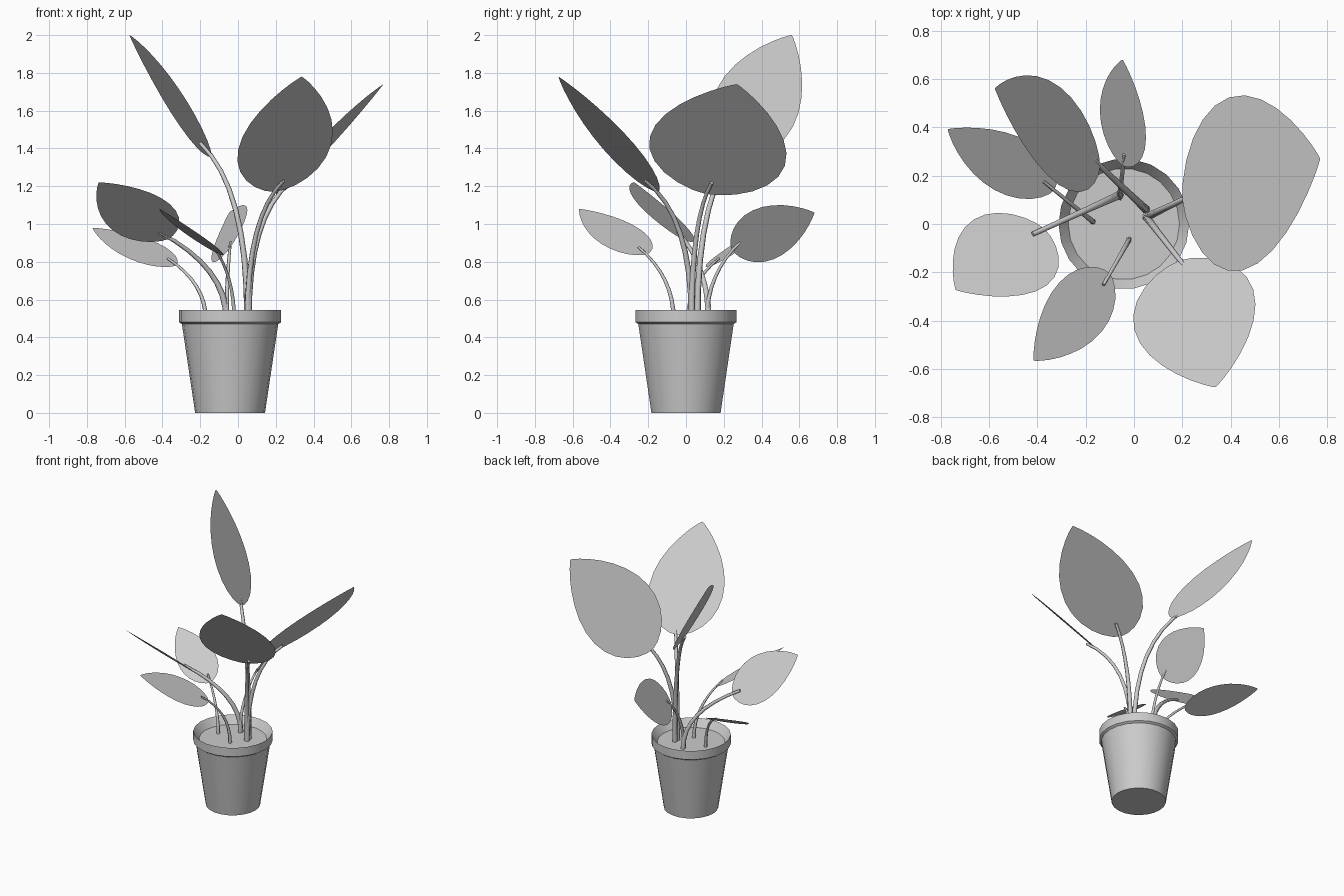
import bpy, bmesh, math
from mathutils import Vector

if "Cube" in bpy.data.objects:
    bpy.data.objects.remove(bpy.data.objects["Cube"])


def add_mesh(name, verts, faces):
    me = bpy.data.meshes.new(name)
    me.from_pydata(verts, [], faces)
    bm = bmesh.new()
    bm.from_mesh(me)
    bmesh.ops.remove_doubles(bm, verts=bm.verts, dist=1e-5)
    bmesh.ops.recalc_face_normals(bm, faces=bm.faces)
    bm.to_mesh(me)
    bm.free()
    ob = bpy.data.objects.new(name, me)
    bpy.context.collection.objects.link(ob)
    return ob


def activate(ob):
    bpy.ops.object.select_all(action='DESELECT')
    ob.select_set(True)
    bpy.context.view_layer.objects.active = ob


def lathe(name, profile, cx, sides):
    verts, faces, n = [], [], len(profile)
    for i in range(sides):
        a = 2 * math.pi * i / sides
        j = (i + 1) % sides
        verts += [(cx + r * math.cos(a), r * math.sin(a), z) for r, z in profile]
        faces += [(i * n + k, j * n + k, j * n + k + 1, i * n + k + 1) for k in range(n - 1)]
    for k in (0, n - 1):
        faces.append([i * n + k for i in range(sides)])
    activate(add_mesh(name, verts, faces))
    bpy.ops.object.shade_smooth_by_angle(angle=math.radians(35))


def leaf(name, base, tip, half, roll):
    # flat blade: rounded base, widest at 40 %, pointed tip
    d = tip - base
    side = Vector((d.y, -d.x, 0)).normalized()
    up = side.cross(d.normalized())
    w = (side * math.cos(roll) + up * math.sin(roll)) * half
    steps, left, right = 14, [], []
    for i in range(1, steps):
        t = (1 - math.cos(math.pi * i / steps)) / 2
        p = (t / .4) ** .6 * ((1 - t) / .6) ** .9
        left.append(base + d * t - w * p)
        right.append(base + d * t + w * p)
    verts = [base] + right + [tip] + left[::-1]
    add_mesh(name, verts, [range(len(verts))])


def stem(name, root, base, reach, radius):
    # rises from the soil, bends outward and runs a little way onto the leaf
    start = Vector((root[0], root[1], SOIL))
    out = base - start
    out.z = 0
    end = base + out.normalized() * reach + Vector((0, 0, reach * .7))
    rise = end.z - SOIL
    ctrl = start + Vector((0, 0, rise * (.75 if rise > .6 else .6)))
    cu = bpy.data.curves.new(name, 'CURVE')
    cu.dimensions = '3D'
    cu.bevel_depth = 1
    cu.bevel_resolution = 1
    cu.use_fill_caps = True
    sp = cu.splines.new('POLY')
    steps = 8
    sp.points.add(steps)
    for i, pt in enumerate(sp.points):
        s = i / steps
        pt.co = (*(start * (1 - s) ** 2 + ctrl * 2 * s * (1 - s) + end * s * s), 1)
        pt.radius = radius * (1 - .45 * s)
    ob = bpy.data.objects.new(name, cu)
    bpy.context.collection.objects.link(ob)
    activate(ob)
    bpy.ops.object.convert(target='MESH')


# pot with rim and soil surface
SOIL = .49
lathe("pot", [(.185, 0), (.255, .47), (.27, .48), (.27, .545), (.23, SOIL)], -.042, 22)

# leaves: base, tip, half width, roll in degrees; stem root and radius
plants = {
    "back_left_tall": ((-.14, .24, 1.37), (-.575, .56, 2.0), .225, -43, (.05, .06), .018),
    "right_large": ((.2, .1, 1.16), (.77, .27, 1.74), .367, 17, (.055, .03), .018),
    "front_right": ((.19, -.15, 1.17), (.337, -.675, 1.78), .26, -4, (.05, .03), .017),
    "left_front": ((-.37, -.02, .92), (-.737, -.273, 1.22), .215, -23, (-.06, .12), .018),
    "left_back": ((-.33, .14, .78), (-.77, .392, .98), .13, 20, (-.17, .01), .012),
    "back": ((-.045, .24, .87), (-.047, .68, 1.06), .17, 56, (-.06, .11), .013),
    "front_left": ((-.1, -.205, .84), (-.415, -.565, 1.08), .14, 18, (-.02, -.065), .012),
}
for name, (base, tip, half, roll, root, radius) in plants.items():
    base, tip = Vector(base), Vector(tip)
    leaf(name + "_leaf", base, tip, half, math.radians(roll))
    stem(name + "_stem", root, base, (tip - base).length * .1, radius)
